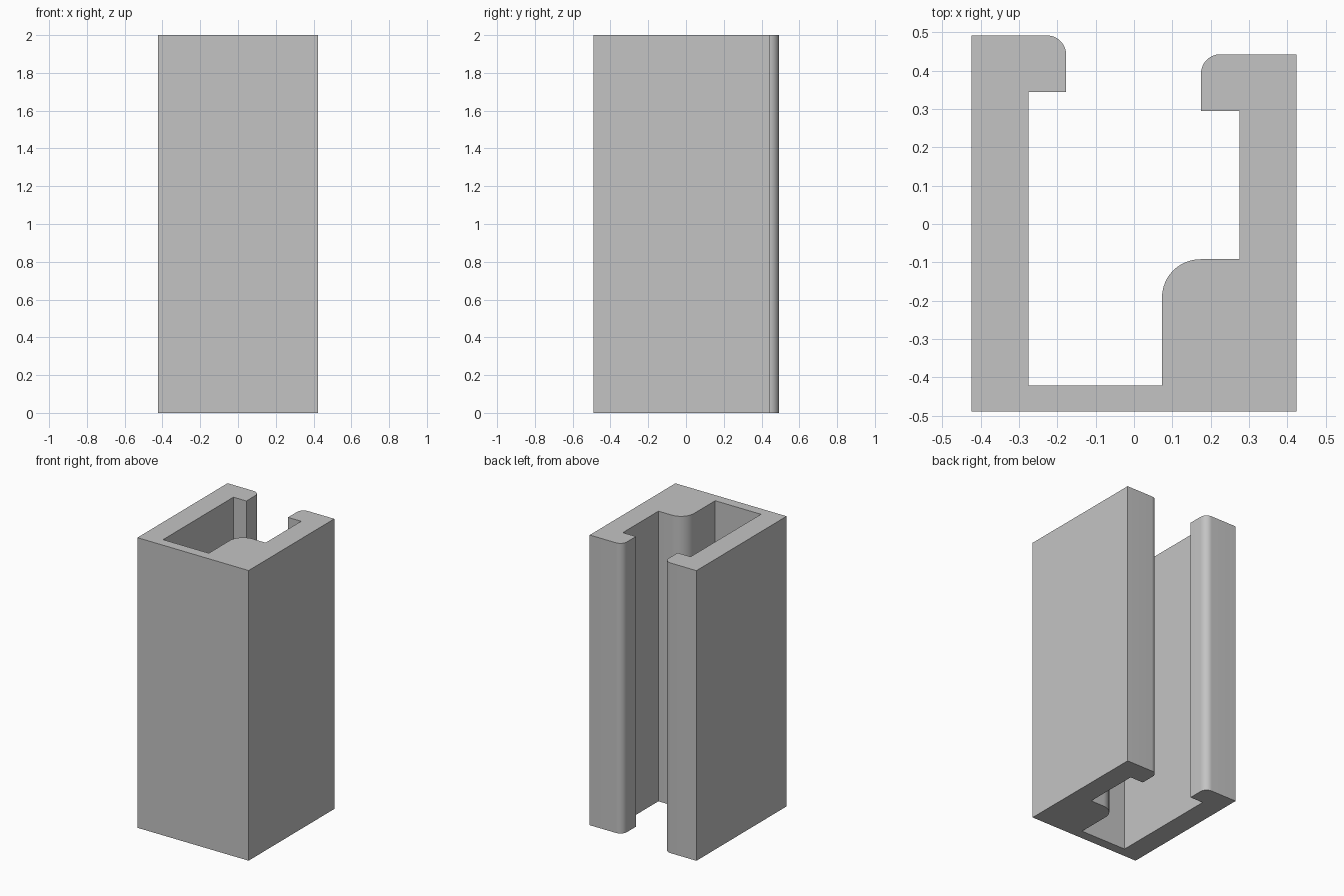
import bpy
import bmesh
import math
from mathutils import Vector

default = bpy.data.objects.get("Cube")
if default:
    bpy.data.objects.remove(default, do_unlink=True)

HEIGHT = 2.0

# Plain grey finish
grey = bpy.data.materials.new("plain_grey")
grey.use_nodes = True
colour = (0.55, 0.55, 0.55, 1)
grey.diffuse_color = colour
grey.node_tree.nodes["Principled BSDF"].inputs["Base Color"].default_value = colour


def rounded(corners, segments=12):
    """Outline from (x, y, radius) corners; right angles get arc fillets."""
    points = []
    for i, (x, y, r) in enumerate(corners):
        here = Vector((x, y))
        if r == 0:
            points.append(here)
            continue
        before = (Vector(corners[i - 1][:2]) - here).normalized()
        after = (Vector(corners[(i + 1) % len(corners)][:2]) - here).normalized()
        centre = here + (before + after) * r
        for s in range(segments + 1):
            a = math.pi / 2 * s / segments
            points.append(centre - after * r * math.cos(a) - before * r * math.sin(a))
    return points


# Channel cross-section, anticlockwise from the front right corner
section = rounded([
    (-0.424, -0.49, 0), (0.424, -0.49, 0),
    # left wall and its lip
    (0.424, 0.443, 0), (0.175, 0.443, 0.05), (0.175, 0.295, 0), (0.275, 0.295, 0),
    # rounded inner step
    (0.275, -0.092, 0), (0.073, -0.092, 0.1), (0.073, -0.422, 0),
    # right wall and its lip
    (-0.276, -0.422, 0), (-0.276, 0.344, 0), (-0.177, 0.344, 0),
    (-0.177, 0.492, 0.05), (-0.424, 0.492, 0),
])

# Extrude the section upwards
bm = bmesh.new()
base = bm.faces.new([bm.verts.new((p.x, p.y, 0)) for p in section])
top = bmesh.ops.extrude_face_region(bm, geom=[base], use_keep_orig=True)
bmesh.ops.translate(bm, vec=(0, 0, HEIGHT),
                    verts=[v for v in top["geom"] if isinstance(v, bmesh.types.BMVert)])
bmesh.ops.recalc_face_normals(bm, faces=bm.faces)
mesh = bpy.data.meshes.new("channel_profile")
bm.to_mesh(mesh)
bm.free()
mesh.materials.append(grey)

channel = bpy.data.objects.new("channel_profile", mesh)
bpy.context.collection.objects.link(channel)
bpy.ops.object.select_all(action="DESELECT")
channel.select_set(True)
bpy.context.view_layer.objects.active = channel
bpy.ops.object.shade_smooth_by_angle(angle=math.radians(30))
